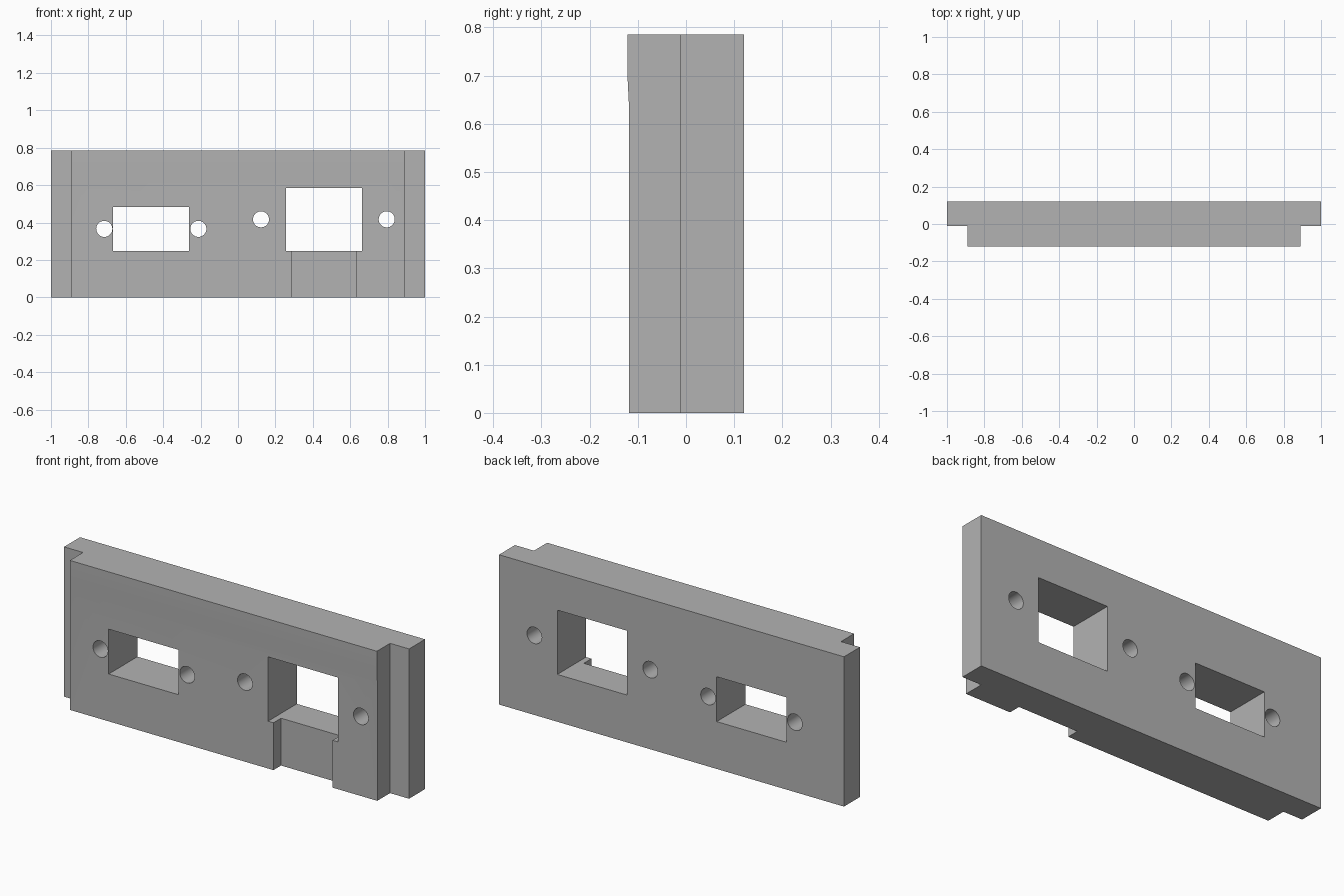
import bpy, bmesh, math

if "Cube" in bpy.data.objects:
    bpy.data.objects.remove(bpy.data.objects["Cube"], do_unlink=True)

GREY = (0.45, 0.45, 0.45, 1)
grey = bpy.data.materials.new("plain grey")
grey.use_nodes = True
grey.diffuse_color = GREY
grey.node_tree.nodes["Principled BSDF"].inputs["Base Color"].default_value = GREY

HEIGHT, BACK, STEP, FRONT = 0.785, 0.12, -0.012, -0.118
TONGUE = 0.89


def add_object(name, bm):
    bmesh.ops.recalc_face_normals(bm, faces=bm.faces)
    mesh = bpy.data.meshes.new(name)
    bm.to_mesh(mesh)
    bm.free()
    mesh.materials.append(grey)
    obj = bpy.data.objects.new(name, mesh)
    bpy.context.collection.objects.link(obj)
    return obj


def box_cutter(name, x0, x1, y0, y1, z0, z1):
    bm = bmesh.new()
    bmesh.ops.create_cube(bm, size=1)
    for v in bm.verts:
        v.co = (x1 if v.co.x > 0 else x0,
                y1 if v.co.y > 0 else y0,
                z1 if v.co.z > 0 else z0)
    return add_object(name, bm)


def hole_cutter(name, x, z, radius=0.043):
    bpy.ops.mesh.primitive_cylinder_add(vertices=32, radius=radius, depth=0.6,
                                        location=(x, 0, z),
                                        rotation=(math.pi / 2, 0, 0))
    obj = bpy.context.object
    obj.name = name
    obj.data.materials.append(grey)
    return obj


# Panel: stepped plan outline lofted upward, swelling very slightly at the top
bm = bmesh.new()
layers = []
for z, swell in ((0, 0), (0.63, 0), (0.69, 0.003), (HEIGHT, 0.003)):
    half = [(TONGUE, FRONT - swell), (TONGUE, STEP), (1, STEP), (1, BACK)]
    outline = half + [(-x, y) for x, y in reversed(half)]
    layers.append([bm.verts.new((x, y, z)) for x, y in outline])
for low, high in zip(layers, layers[1:]):
    for i in range(len(low)):
        j = (i + 1) % len(low)
        bm.faces.new((low[i], low[j], high[j], high[i]))
bm.faces.new(layers[0])
bm.faces.new(layers[-1])
panel = add_object("connector_panel", bm)

# Openings: two windows, a shallow cable slot and four screw holes
cutters = [
    box_cutter("small_window_cutter", -0.667, -0.262, -0.3, 0.3, 0.248, 0.483),
    box_cutter("large_window_cutter", 0.257, 0.662, -0.3, 0.3, 0.248, 0.585),
    box_cutter("cable_slot_cutter", 0.288, 0.631, -0.3, -0.055, -0.1, 0.3),
]
for x, z in ((-0.715, 0.366), (-0.212, 0.366), (0.123, 0.417), (0.795, 0.417)):
    cutters.append(hole_cutter("screw_hole_cutter", x, z))

bpy.ops.object.select_all(action="DESELECT")
panel.select_set(True)
bpy.context.view_layer.objects.active = panel
for cutter in cutters:
    cutter.hide_render = True
    mod = panel.modifiers.new("cut", "BOOLEAN")
    mod.operation = "DIFFERENCE"
    mod.solver = "EXACT"
    mod.object = cutter
    bpy.ops.object.modifier_apply(modifier=mod.name)
    bpy.data.objects.remove(cutter, do_unlink=True)

bpy.ops.object.shade_smooth_by_angle(angle=math.radians(30))
